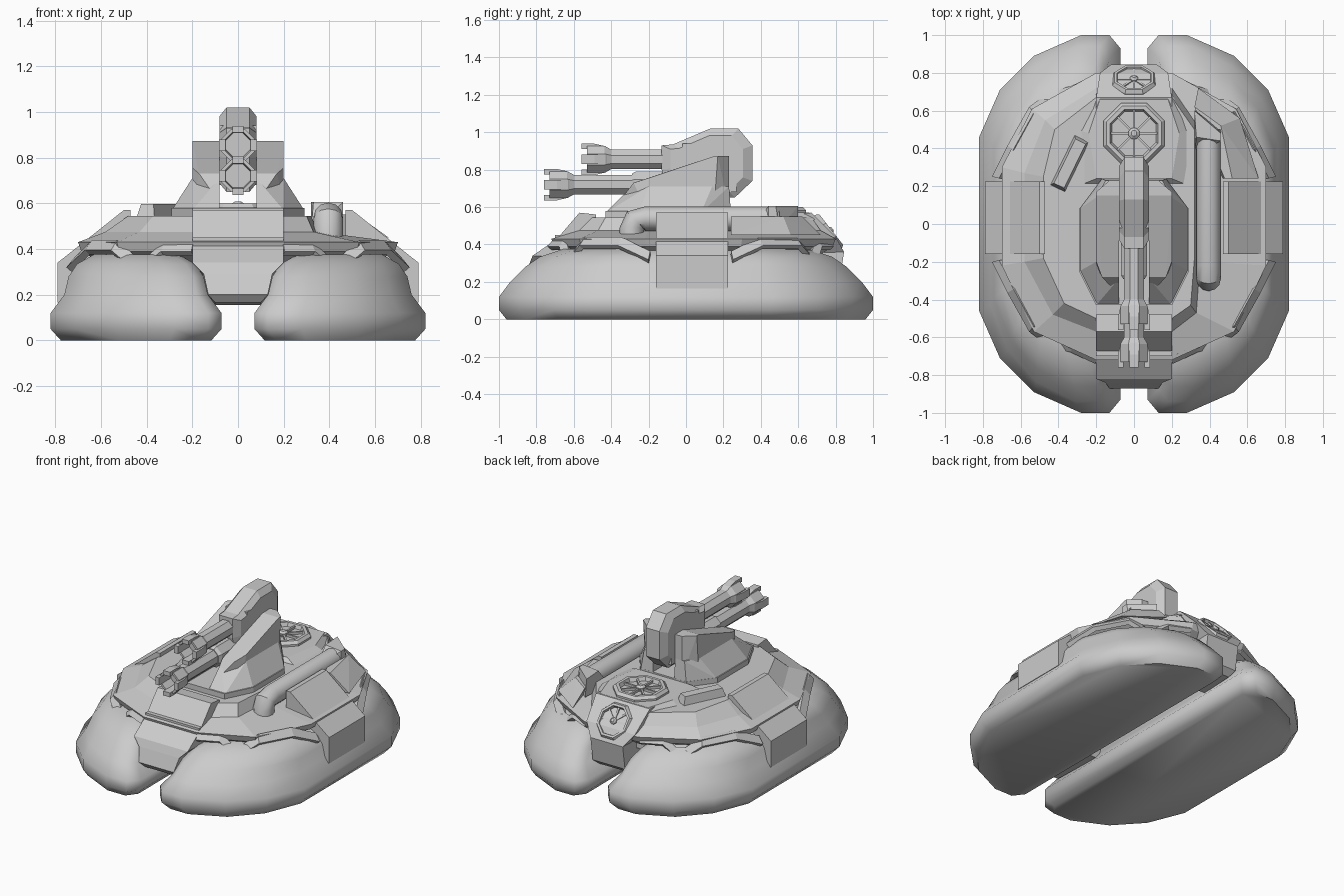
import bpy, bmesh
from math import sin, cos, pi, radians
from mathutils import Vector, Matrix

if "Cube" in bpy.data.objects:
    bpy.data.objects.remove(bpy.data.objects["Cube"])


def finish(name, bm, mirror=False, smooth=None, matrix=None):
    bmesh.ops.recalc_face_normals(bm, faces=bm.faces)
    me = bpy.data.meshes.new(name)
    bm.to_mesh(me)
    bm.free()
    ob = bpy.data.objects.new(name, me)
    bpy.context.collection.objects.link(ob)
    if matrix:
        me.transform(matrix)
    if smooth:
        me.shade_smooth()
        me.set_sharp_from_angle(angle=radians(smooth))
    if mirror:
        ob.modifiers.new("Mirror", 'MIRROR')
    return ob


def loft(name, rings, closed=True, **kw):
    """Skin equal-length rings of points; closed rings get end caps."""
    bm = bmesh.new()
    vs = [[bm.verts.new(p) for p in r] for r in rings]
    n = len(rings[0])
    for a, b in zip(vs, vs[1:]):
        for i in range(n if closed else n - 1):
            j = (i + 1) % n
            bm.faces.new((a[i], a[j], b[j], b[i]))
    if closed:
        bm.faces.new(vs[0])
        bm.faces.new(vs[-1])
    return finish(name, bm, **kw)


def convex(name, pts, **kw):
    bm = bmesh.new()
    for p in pts:
        bm.verts.new(p)
    bmesh.ops.convex_hull(bm, input=bm.verts)
    return finish(name, bm, **kw)


def box(name, x, y, z, **kw):
    return convex(name, [(a, b, c) for a in x for b in y for c in z], **kw)


def turned(name, prof, matrix, n=8, **kw):
    """Lathe (radius, height) pairs round z, flats facing the axes."""
    return loft(name, [[(r * cos((i + .5) * 2 * pi / n), r * sin((i + .5) * 2 * pi / n), h)
                        for i in range(n)] for r, h in prof], matrix=matrix, **kw)


def both(half):
    return half + [(-x, y) for x, y in reversed(half)]


def at(z, pts):
    return [(x, y, z) for x, y in pts]


# Air cushions
q = [(.82, .46), (.71, .71), (.53, .89), (.28, 1), (.13, 1), (.072, .93)]
outline = [(x, -y) for x, y in reversed(q)] + q
loft("air_cushion", [[(.445 + (x - .445) * sx, y * sy, z) for x, y in outline]
     for z, sx, sy in [(0, .88, .96), (.05, 1, 1), (.12, 1, 1), (.2, .84, .94),
                       (.28, .79, .86), (.335, .69, .78), (.375, .5, .66)]],
     mirror=True, smooth=50)

# Hull: rim, shelf, and raised deck which is cut away on the right for the pipe
rim = both([(.2, -.72), (.53, -.57), (.70, -.22), (.70, .3), (.54, .61), (.2, .8)])
base_l = [(.2, -.57), (.43, -.48), (.58, -.2), (.58, .27), (.47, .55), (.2, .72)]
base_r = [(.2, -.57), (.33, -.47), (.35, -.2), (.35, .27), (.35, .5), (.2, .72)]
deck_l = [(.2, -.5), (.37, -.42), (.48, -.18), (.48, .25), (.42, .5), (.2, .67)]
deck_r = [(.2, -.5), (.3, -.43), (.32, -.18), (.32, .25), (.32, .5), (.2, .67)]
loft("hull", [at(.32, [(x * .8, y * .85) for x, y in rim]),
              at(.39, [(x * .98, y * .98) for x, y in rim]), at(.43, rim),
              at(.475, base_r + both(base_l)[6:]), at(.545, deck_r + both(deck_l)[6:])])

# Right rear shoulder beside the pipe
convex("rear_shoulder", at(.45, [(.34, .72), (.56, .56), (.66, .24), (.47, .24), (.47, .5)])
       + at(.55, [(.32, .62), (.46, .52), (.52, .24), (.48, .24), (.45, .46)]))

# Zigzag skirts in four corners
wave = [(.2, -.73, .38), (.33, -.67, .38), (.41, -.65, .315), (.47, -.62, .315),
        (.55, -.56, .385), (.66, -.36, .385), (.74, -.2, .31)]
for name, s, add in (("front_skirt", 1, 0), ("rear_skirt", -1, .05)):
    low = [(x, s * y + add, z) for x, y, z in wave]
    top = [(x * .95, s * y * .95 + add, z + .045) for x, y, z in wave]
    ob = loft(name, [top, low], closed=False, mirror=True)
    m = ob.modifiers.new("Thickness", 'SOLIDIFY')
    m.thickness, m.offset = .03, 0

# Side pods folding down over the cushions
pod = [(.47, .57), (.5, .57), (.79, .34), (.79, .165), (.74, .165), (.6, .35), (.47, .45)]
loft("side_pod", [[(x, y, z) for x, z in pod] for y in (-.16, .225)], mirror=True)

# Nose and tail blocks: sections of (y, z, half width) between front and top
nose = [(-.48, .57, .2), (-.57, .57, .2), (-.69, .43, .2), (-.82, .34, .2),
        (-.84, .29, .15), (-.87, .2, .13), (-.84, .165, .1)]
tail = [(.6, .57, .2), (.67, .57, .2), (.8, .44, .18), (.845, .36, .12), (.82, .2, .12), (.78, .165, .1)]
for name, prof, inner in (("nose_block", nose, -.48), ("tail_block", tail, .55)):
    loft(name, [[(-w, y, z), (w, y, z), (w, inner, z - .01), (-w, inner, z - .01)]
                for y, z, w in prof[1:]])
box("belly", (-.2, .2), (-.7, .7), (.3, .45))

# Rear deck plate
loft("rear_deck", [at(.53, both([(.3, .2), (.3, .5), (.2, .69)])),
                   at(.57, both([(.2, .24), (.24, .48), (.18, .66)]))])


# Fans: octagonal frame, hub and radial blades
def fan(name, r, d, matrix):
    turned(name + "_frame", [(r, -.03), (r, d * .5), (r * .9, d), (r * .78, d), (r * .72, d * .3)], matrix)
    turned(name + "_hub", [(r * .18, 0), (r * .18, d * .9), (r * .09, d * 1.2)], matrix)
    for i in range(8):
        box(name + "_blade", (0, r * .74), (-.006, .006), (0, d * .75),
            matrix=matrix @ Matrix.Rotation(i * pi / 4, 4, 'Z'))


fan("deck_fan", .175, .035, Matrix.Translation((0, .48, .565)))
fan("tail_fan", .125, .04, Matrix.Translation((0, .745, .455)) @ Matrix.Rotation(radians(-52), 4, 'X'))

# Turret: low ring, flared skirts, and tall cheeks either side of the gun
loft("turret_base", [at(z, both([(.2, -.43), (.29, -.25), (.29, .08), (.17, .24)])) for z in (.52, .58)])
convex("turret_flare", at(.57, [(.08, -.43), (.2, -.43), (.29, -.25), (.29, .08), (.17, .24), (.08, .24)])
       + at(.71, [(.08, -.29), (.2, -.2), (.2, .14), (.15, .23), (.08, .23)]), mirror=True)
convex("turret_cheek", at(.6, [(.08, -.38), (.2, -.22), (.2, .15), (.13, .23), (.08, .23)])
       + [(.08, -.28, .73), (.17, -.28, .73), (.2, -.2, .755)]
       + at(.872, [(.08, .15), (.2, .15), (.2, .17), (.13, .23), (.08, .23)]), mirror=True)

# Gun housing with chamfered edges
gun = [(-.13, .80), (-.13, .93), (-.07, .935), (.13, 1.02), (.28, 1.02), (.355, .93),
       (.355, .74), (.26, .65), (-.1, .65)]
loft("gun_housing", [[(x, .1 + (y - .1) * s, .83 + (z - .83) * s) for y, z in gun]
                     for x, s in ((-.08, .8), (-.05, 1), (.05, 1), (.08, .8))])
box("gun_mount", (-.08, .08), (-.02, .27), (.68, .94))


# Barrels with hollow pronged muzzles
def barrel(name, y0, y1, z):
    m = Matrix.Translation((0, y0, z)) @ Matrix.Rotation(radians(-90), 4, 'X')
    turned(name, [(.055, .16), (.058, 0.02), (.058, .03), (.07, .03), (.07, .12), (.057, .14), (.057, y1 - y0)][4:],
           m)
    turned(name + "_muzzle", [(.057, .16), (.077, .125), (.077, .03), (.062, .03), (.056, .12)], m)
    for i in range(4):
        convex(name + "_prong", [(a, r, h) for a in (-.025, .025)
               for r, h in ((.055, 0), (.084, 0), (.084, .07), (.055, .15), (.07, .13))],
               matrix=m @ Matrix.Rotation(i * pi / 2, 4, 'Z'))


barrel("upper_barrel", -.56, 0, .855)
barrel("lower_barrel", -.76, .05, .72)
turned("barrel_collar", [(.062, 0), (.075, .02), (.075, .25)],
       Matrix.Translation((0, -.29, .72)) @ Matrix.Rotation(radians(-90), 4, 'X'))

# Exhaust pipe on the right, turned down at the front
elbow = [((0, -.29, .42), 0), ((0, -.29, .49), 0), ((0, -.27, .53), 45), ((0, -.22, .538), 90), ((0, .5, .538), 90)]
loft("exhaust_pipe", [[Vector((.395, y, z)) + Matrix.Rotation(radians(-t), 3, 'X')
     @ Vector((.065 * cos(a), .065 * sin(a), 0)) for a in [i * pi / 6 for i in range(12)]]
     for (x, y, z), t in elbow], smooth=35)
convex("pipe_housing", at(.48, [(.32, .36), (.33, .6), (.46, .5), (.46, .44)])
       + at(.605, [(.33, .46), (.32, .6), (.46, .48), (.46, .44)]))

# Slanted deck bar on the left
convex("deck_bar", [(x, y, .53) for x in (-.045, .045) for y in (-.15, .15)]
       + [(x, y, .598) for x in (-.03, .03) for y in (-.13, .13)],
       matrix=Matrix.Translation((-.34, .32, 0)) @ Matrix.Rotation(radians(-26), 4, 'Z'))
